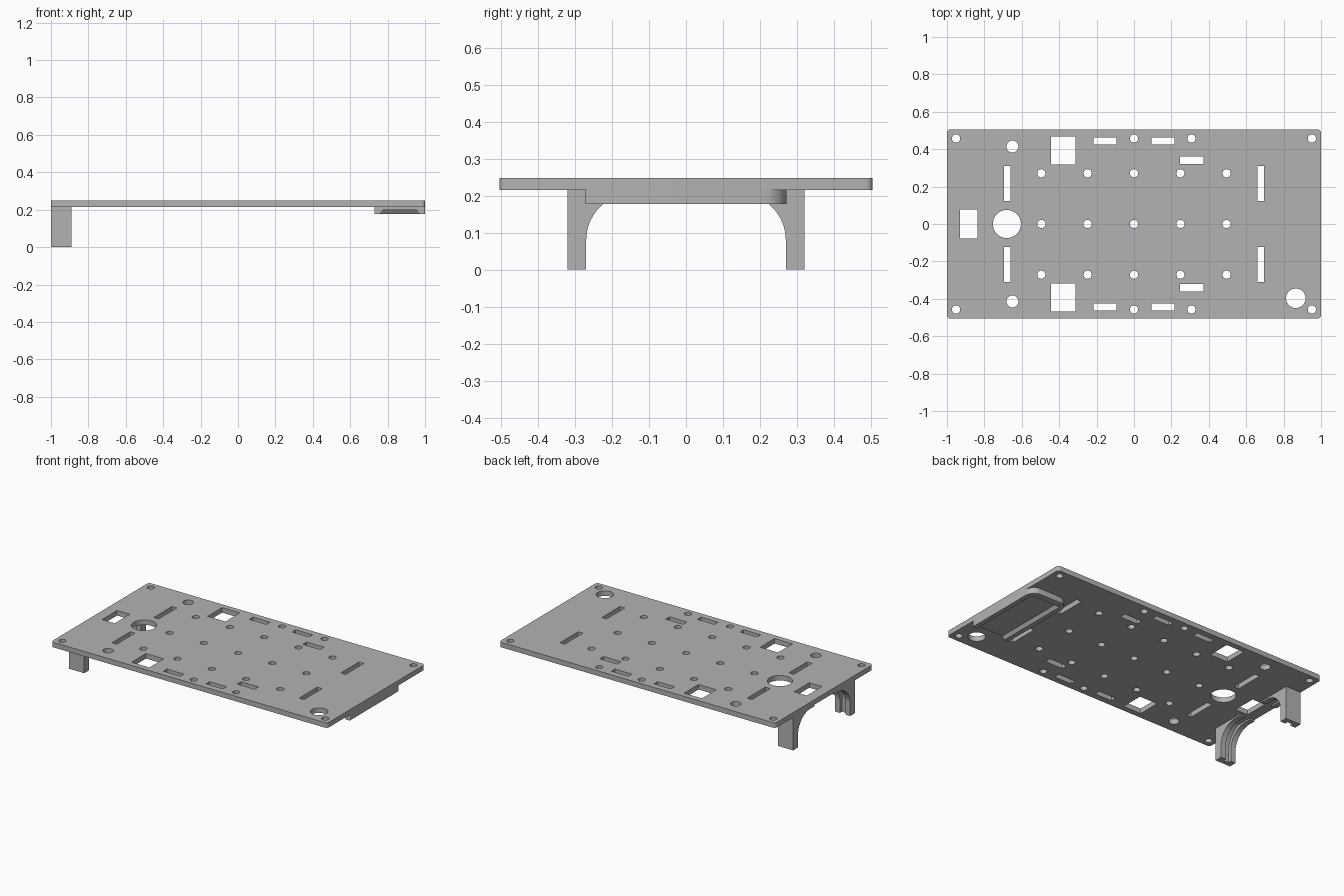
import bpy, bmesh
from math import sin, cos, asin, pi, radians
from mathutils import Matrix

cube = bpy.data.objects.get("Cube")
if cube:
    bpy.data.objects.remove(cube, do_unlink=True)

grey = bpy.data.materials.new("plain grey")
grey.use_nodes = True
colour = (0.45, 0.45, 0.45, 1)
grey.diffuse_color = colour
grey.node_tree.nodes["Principled BSDF"].inputs["Base Color"].default_value = colour

UNDER, TOP = 0.215, 0.248      # faces of the deck plate
SIDEWAYS = Matrix(((0, 0, 1, 0), (1, 0, 0, 0), (0, 1, 0, 0), (0, 0, 0, 1)))


def circle(x, y, r, n=32):
    return [(x + r * cos(2 * pi * i / n), y + r * sin(2 * pi * i / n)) for i in range(n)]


def rect(x0, x1, y0, y1):
    return [(x0, y0), (x1, y0), (x1, y1), (x0, y1)]


def rounded(x0, x1, y0, y1, low, high, n=8):
    """Rectangle with one corner radius at the low-y end and one at the high-y end."""
    pts = []
    corners = ((x1, y1, -1, -1, high), (x0, y1, 1, -1, high),
               (x0, y0, 1, 1, low), (x1, y0, -1, 1, low))
    for k, (x, y, sx, sy, r) in enumerate(corners):
        for i in range(n + 1):
            a = (k + i / n) * pi / 2
            pts.append((x + r * (sx + cos(a)), y + r * (sy + sin(a))))
    return pts


def extrude(name, loops, lo, hi, matrix=Matrix()):
    """Fill nested outlines, extrude them from lo to hi and place the solid."""
    curve = bpy.data.curves.new(name, "CURVE")
    curve.dimensions, curve.fill_mode = "2D", "BOTH"
    curve.extrude = (hi - lo) / 2
    for loop in loops:
        spline = curve.splines.new("POLY")
        spline.points.add(len(loop) - 1)
        for point, (u, v) in zip(spline.points, loop):
            point.co = (u, v, 0, 1)
        spline.use_cyclic_u = True
    obj = bpy.data.objects.new(name, curve)
    bpy.context.collection.objects.link(obj)
    select(obj)
    bpy.ops.object.convert(target="MESH")
    obj = bpy.context.object
    bm = bmesh.new()
    bm.from_mesh(obj.data)
    bmesh.ops.remove_doubles(bm, verts=bm.verts, dist=1e-5)
    bm.transform(matrix @ Matrix.Translation((0, 0, (lo + hi) / 2)))
    bmesh.ops.recalc_face_normals(bm, faces=bm.faces)
    bm.to_mesh(obj.data)
    bm.free()
    obj.data.materials.clear()
    obj.data.materials.append(grey)
    return obj


def select(obj):
    bpy.ops.object.select_all(action="DESELECT")
    obj.select_set(True)
    bpy.context.view_layer.objects.active = obj


def smooth(obj):
    select(obj)
    bpy.ops.object.shade_smooth_by_angle(angle=radians(30))


# Deck plate with its screw holes, cable holes and slots
loops = [rounded(-1, 1, -0.505, 0.505, 0.018, 0.018)]
screws = [(x, y) for x in (-0.495, -0.248, 0, 0.248, 0.495) for y in (-0.271, 0, 0.271)]
screws += [(x, y) for x in (-0.951, 0, 0.307, 0.951) for y in (-0.457, 0.457)
           if not (x > 0.9 and y > 9)]
loops += [circle(x, y, 0.022, 20) for x, y in screws]
loops += [circle(-0.68, 0, 0.075, 48), circle(0.865, -0.397, 0.052)]
loops.append(rect(-0.93, -0.838, -0.078, 0.078))
for s in (-1, 1):
    loops.append(circle(-0.65, s * 0.414, 0.032))
    for x0, x1, y0, y1 in ((-0.443, -0.314, 0.319, 0.468),
                           (-0.216, -0.093, 0.426, 0.463),
                           (0.093, 0.216, 0.426, 0.463),
                           (0.245, 0.372, 0.32, 0.36),
                           (-0.695, -0.66, 0.122, 0.31),
                           (0.66, 0.695, 0.122, 0.31)):
        loops.append(rect(x0, x1, *sorted((s * y0, s * y1))))
smooth(extrude("deck_plate", loops, UNDER, TOP))


# Arched legs: two outer rails with a recessed web between them
def leg_profile(side, recess):
    r, cy, cz = 0.125 + recess, -0.145, 0.08
    start = pi - asin(min(1, (UNDER - cz) / r))
    pts = [(-0.32, 0), (-0.32, UNDER)]
    if not recess:
        pts += [(-0.1, UNDER), (-0.1, cz + r)]
    for i in range(17):
        a = start + (pi - start) * i / 16
        pts.append((cy + r * cos(a), cz + r * sin(a)))
    pts.append((cy - r, 0))
    return [(-side * y, z) for y, z in pts]


for side, label in ((-1, "front"), (1, "back")):
    for part, x0, x1, recess in (("outer_rail", -1, -0.965, 0),
                                 ("web", -0.965, -0.925, 0.022),
                                 ("inner_rail", -0.925, -0.89, 0)):
        smooth(extrude(f"{label}_leg_{part}", [leg_profile(side, recess)], x0, x1, SIDEWAYS))

# Underside holder with a tapered pocket open towards the front
holder = extrude("underside_holder", [rounded(0.73, 1, -0.272, 0.272, 0.006, 0.06)],
                 0.177, UNDER)
cutter = extrude("pocket_cutter", [rect(0.755, 0.975, -0.4, 0.235)], 0.17, 0.198)
for v in cutter.data.vertices:
    if v.co.z > 0.19:
        v.co.x += 0.02 if v.co.x < 0.86 else -0.02
        if v.co.y > 0:
            v.co.y -= 0.02
cutter.hide_render = True
cut = holder.modifiers.new("pocket", "BOOLEAN")
cut.object, cut.operation, cut.solver = cutter, "DIFFERENCE", "EXACT"
select(holder)
bpy.ops.object.modifier_apply(modifier=cut.name)
bpy.data.objects.remove(cutter, do_unlink=True)
smooth(holder)
